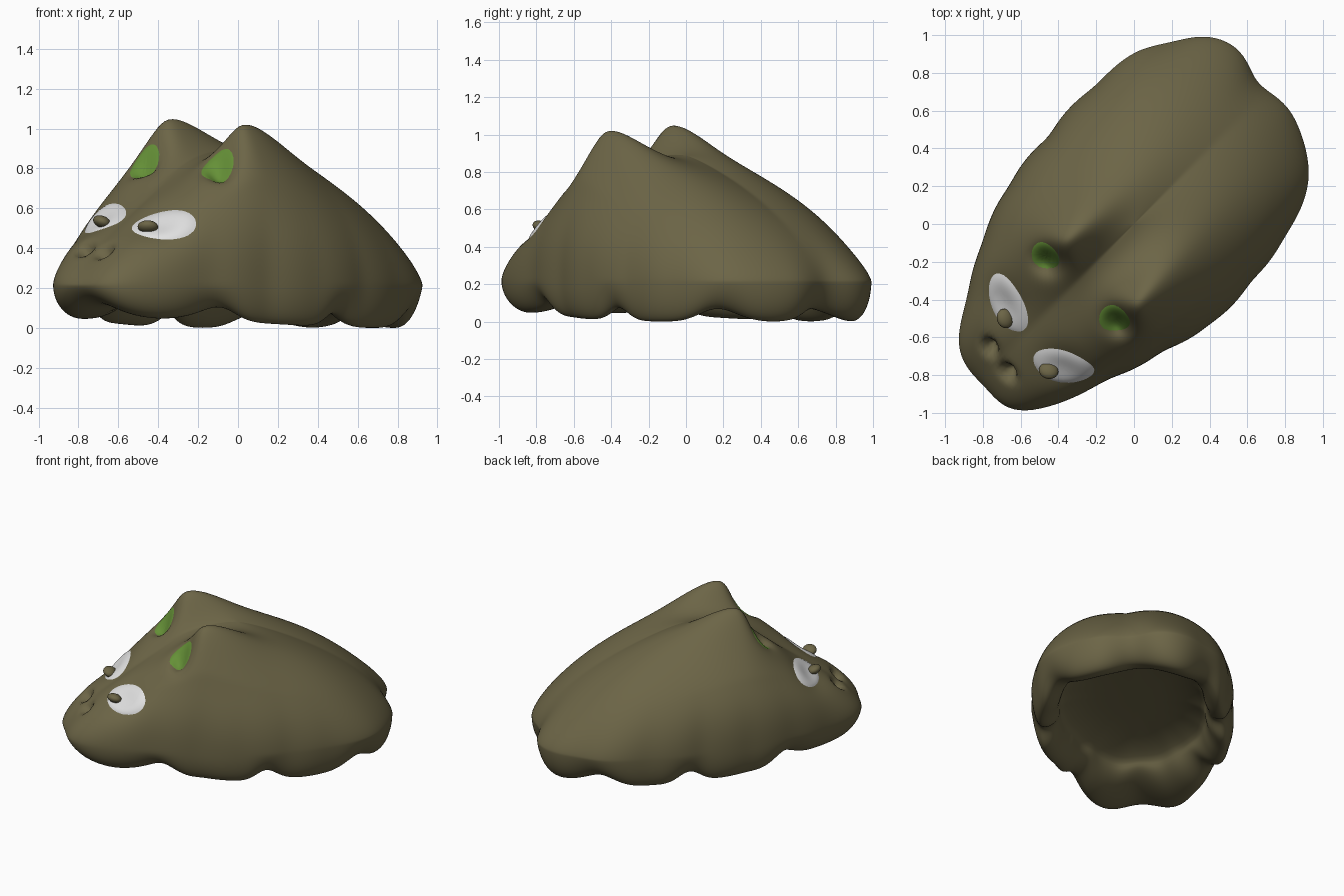
import bpy, bmesh, math
from mathutils import Vector, Matrix
from mathutils.bvhtree import BVHTree

cube = bpy.data.objects.get("Cube")
if cube:
    bpy.data.objects.remove(cube)


def material(name, color):
    m = bpy.data.materials.new(name)
    m.diffuse_color = (*color, 1)
    m.use_nodes = True
    m.node_tree.nodes["Principled BSDF"].inputs["Base Color"].default_value = (*color, 1)
    return m


OLIVE = material("olive plush", (0.15, 0.13, 0.062))
GREEN = material("ear green", (0.13, 0.28, 0.038))
WHITE = material("eye white", (0.75, 0.75, 0.75))


def finish(bm, name, mat):
    mesh = bpy.data.meshes.new(name)
    bm.normal_update()
    bm.to_mesh(mesh)
    ob = bpy.data.objects.new(name, mesh)
    bpy.context.collection.objects.link(ob)
    mesh.materials.append(mat)
    mesh.polygons.foreach_set("use_smooth", [True] * len(mesh.polygons))
    return ob


# Plan outline, counterclockwise
OUTLINE = [(.93, .25), (.91, .4), (.82, .62), (.63, .75), (.6, .88), (.5, .97), (.36, 1),
           (.2, .96), (.02, .92), (-.2, .73), (-.45, .46), (-.66, .2), (-.8, -.1),
           (-.88, -.4), (-.94, -.65), (-.88, -.78), (-.77, -.87), (-.72, -.96),
           (-.61, -1), (-.4, -.95), (-.15, -.82), (.15, -.67), (.4, -.53), (.62, -.3),
           (.8, -.06), (.9, .12)]
POLAR = sorted((math.atan2(y, x) % math.tau, math.hypot(x, y)) for x, y in OUTLINE)
POLAR = [(a - math.tau, r) for a, r in POLAR[-2:]] + POLAR + [(a + math.tau, r) for a, r in POLAR[:2]]
SEG = 240
NOTCHES = [math.radians(d) for d in (12, 50, 84, 127, 187, 228, 262, 323)]
HEAD = math.radians(225)
EARS = [Vector((-.36, -.09)), Vector((.025, -.43))]
ZR = 0.22


def outline_radius(a):
    for (a0, r0), (a1, r1) in zip(POLAR, POLAR[1:]):
        if a0 <= a <= a1:
            return r0 + (r1 - r0) * (a - a0) / (a1 - a0)


def angle_gap(a, b):
    return abs((a - b + math.pi) % math.tau - math.pi)


def relax(radii, rounds):
    for _ in range(rounds):
        radii = [(radii[i - 1] + 2 * radii[i] + radii[(i + 1) % SEG]) / 4 for i in range(SEG)]
    return radii


RADII = relax([outline_radius(math.tau * i / SEG) for i in range(SEG)], 8)
SOFT = relax(RADII, 220)


def dome(s, a):
    """Linear slope to nose and tail, full cheeks at the sides of the head."""
    side, ahead = abs(math.sin(a - HEAD)), math.cos(a - HEAD)
    power = 0.69 - 0.03 * ahead - 0.2 * side * (1 + ahead)
    return ZR + 0.63 * max(0, 1 - s ** (1.5 + 0.7 * side)) ** power


def ear_height(x, y):
    """Hooded ear peaks: steep in front, long ridge behind."""
    total = 0
    for tip, side in zip(EARS, (-1, 1)):
        dx, dy = x - tip.x, y - tip.y
        du, dv = -(dx + dy) / math.sqrt(2), side * (dx - dy) / math.sqrt(2)
        su = 0.14 if du > 0 else 0.25
        sv = 0.14 if dv > 0 else 0.11
        q = (du / su) ** 2 / 2 + (dv / sv) ** 2 / 2
        total += 0.27 * math.exp(-(q + 0.01) ** 0.8)
        total -= 0.13 * math.exp(-((du - 0.14) / 0.065) ** 2 - ((dv + 0.01) / 0.08) ** 2)
    return total


def body_point(kind, t, i):
    a = math.tau * i / SEG
    notch = max(math.exp(-(angle_gap(a, n) / 0.16) ** 2) for n in NOTCHES)
    front = math.exp(-(angle_gap(a, HEAD) / 0.6) ** 2)
    bottom = 0.005 + 0.05 * math.exp(-(angle_gap(a, HEAD) / 1.2) ** 2) + 0.07 * notch
    inner = 0.72 - 0.17 * front
    r = RADII[i]
    if kind == "top":
        r = SOFT[i] + (r - SOFT[i]) * t ** 9
        scale, z = t, dome(t, a)
    elif kind == "rim":
        mid = 0.9 - 0.05 * front
        ang = t * math.pi
        reach = (1 - mid) if ang < math.pi / 2 else (mid - inner)
        scale = (mid + reach * math.cos(ang)) * (1 - 0.03 * notch * math.sin(ang))
        z = ZR - (ZR - bottom) * math.sin(ang)
    else:
        scale = inner * (1 - t)
        z = ZR + 0.08 * (1 - (1 - t) ** 4)
    x, y = r * scale * math.cos(a), r * scale * math.sin(a)
    if kind == "top":
        z += ear_height(x, y) * min(1, (1 - t) * 5)
    return x, y, z


# Body: outer dome, puffy lobed rim, recessed underside
bm = bmesh.new()
rows = [("top", math.sin(math.pi / 2 * k / 64)) for k in range(1, 65)]
rows += [("rim", k / 24) for k in range(1, 25)]
rows += [("inner", k / 16) for k in range(1, 16)]
rings = [[bm.verts.new(body_point(kind, t, i)) for i in range(SEG)] for kind, t in rows]
for low, high in zip(rings, rings[1:]):
    for i in range(SEG):
        j = (i + 1) % SEG
        bm.faces.new((low[i], high[i], high[j], low[j]))
for ring, flip in ((rings[0], 1), (rings[-1], -1)):
    centre = sum((v.co for v in ring), Vector()) / SEG
    pole = bm.verts.new(centre)
    for i in range(SEG):
        bm.faces.new((pole, ring[i], ring[(i + 1) % SEG])[::flip])
for _ in range(3):
    bmesh.ops.smooth_vert(bm, verts=bm.verts, factor=0.4,
                          use_axis_x=True, use_axis_y=True, use_axis_z=True)

# Eye sockets and nostril dents
outer = [v for ring in rings[:64] for v in ring]
for centre, depth, radius in (((-.38, -.75, .52), .035, .13), ((-.7, -.42, .54), .035, .13),
                              ((-.70, -.82, .43), .09, .038), ((-.79, -.68, .43), .09, .038)):
    bm.normal_update()
    near = min(outer, key=lambda v: (v.co - Vector(centre)).length)
    c, n = near.co.copy(), near.normal.copy()
    for v in outer:
        v.co -= n * depth * math.exp(-((v.co - c).length / radius) ** 2)
lowest = min(v.co.z for v in bm.verts)
bmesh.ops.translate(bm, verts=bm.verts, vec=(0, 0, -lowest))
finish(bm, "body", OLIVE)
TREE = BVHTree.FromBMesh(bm)


def tangent_frame(normal, along):
    n, u = Vector(normal).normalized(), Vector(along)
    u = (u - n * u.dot(n)).normalized()
    return u, n.cross(u), n


def surface_patch(name, mat, centre, normal, along, a, b, bulge, taper=0.0):
    """Rounded patch projected on to the body with a slight bulge."""
    c = Vector(centre)
    u, w, n = tangent_frame(normal, along)
    bm = bmesh.new()
    count, steps = 40, 10

    def place(s, ang):
        p, q = s * math.cos(ang), s * math.sin(ang)
        o = c + u * a * p + w * b * q * (1 + taper * p)
        hit = TREE.ray_cast(o + n * 0.25, -n)[0] or o
        return bm.verts.new(hit + n * (bulge * (1 - s ** 4) - 0.002 * s ** 4))

    pole = place(0, 0)
    loops = [[place(k / steps, math.tau * i / count) for i in range(count)]
             for k in range(1, steps + 1)]
    for i in range(count):
        j = (i + 1) % count
        bm.faces.new((pole, loops[0][i], loops[0][j]))
        for low, high in zip(loops, loops[1:]):
            bm.faces.new((low[i], high[i], high[j], low[j]))
    finish(bm, name, mat)


def pupil(name, centre, normal, along):
    c = Vector(centre)
    u, w, n = tangent_frame(normal, along)
    hit = TREE.ray_cast(c + n * 0.25, -n)[0] or c
    basis = Matrix((u, w, n)).transposed().to_4x4()
    bm = bmesh.new()
    bmesh.ops.create_uvsphere(bm, u_segments=24, v_segments=14, radius=1)
    bmesh.ops.transform(bm, verts=bm.verts, matrix=Matrix.Translation(hit + n * 0.03)
                        @ basis @ Matrix.Diagonal((.052, .03, .045, 1)))
    finish(bm, name, OLIVE)


# Eyes, pupils and inner ears
for side, eye, facing, along, dot, ear in (
        ("left", (-.37, -.74, .51), (-.25, -.85, .35), (1, -.2, 0), (-.45, -.77, .505), (-.08, -.48, .77)),
        ("right", (-.68, -.42, .55), (-.85, -.25, .35), (-.2, 1, 0), (-.7, -.505, .54), (-.455, -.155, .8))):
    surface_patch(side + "_eye", WHITE, eye, facing, along, .17, .1, .018, .15)
    pupil(side + "_pupil", dot, facing, along)
    surface_patch(side + "_inner_ear", GREEN, ear, (-.4, -.4, .82), (1, -1, 0), .085, .105, .008)
